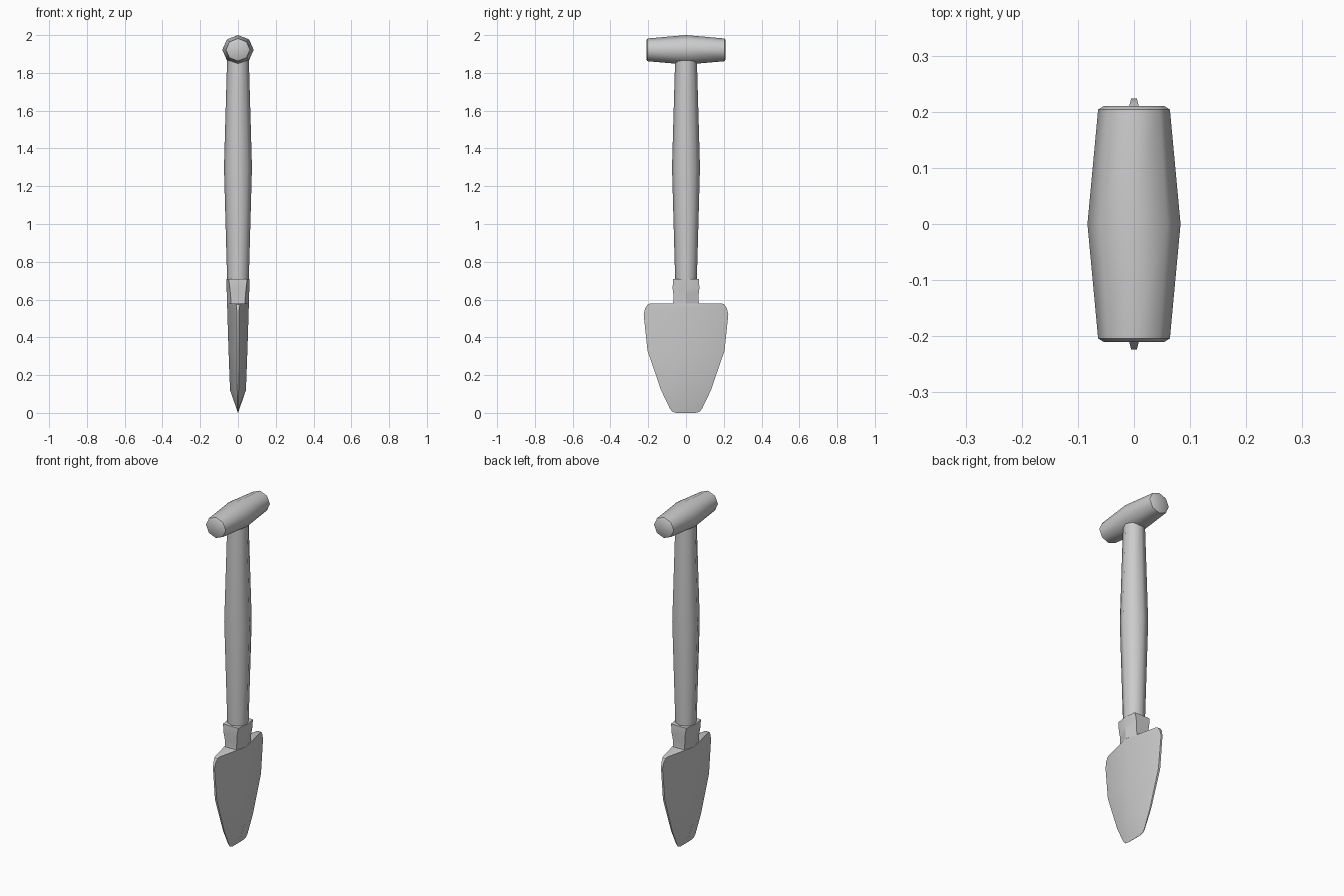
import bpy, math
from mathutils import Matrix

if "Cube" in bpy.data.objects:
    bpy.data.objects.remove(bpy.data.objects["Cube"])


def loft(name, rings, angle, matrix=None):
    """Skin a closed tube through equal-sized rings of points and cap it."""
    n = len(rings[0])
    verts = [p for ring in rings for p in ring]
    faces = [(r * n + i, r * n + (i + 1) % n, (r + 1) * n + (i + 1) % n, (r + 1) * n + i)
             for r in range(len(rings) - 1) for i in range(n)]
    faces += [tuple(range(n))[::-1], tuple((len(rings) - 1) * n + i for i in range(n))]
    mesh = bpy.data.meshes.new(name)
    mesh.from_pydata(verts, [], faces)
    if matrix:
        mesh.transform(matrix)
    mesh.update()
    obj = bpy.data.objects.new(name, mesh)
    bpy.context.collection.objects.link(obj)
    bpy.ops.object.select_all(action='DESELECT')
    obj.select_set(True)
    bpy.context.view_layer.objects.active = obj
    bpy.ops.object.shade_smooth_by_angle(angle=math.radians(angle))
    return obj


def octagon(rx, ry, z):
    return [(rx * math.cos(i * math.pi / 4), ry * math.sin(i * math.pi / 4), z) for i in range(8)]


def lens(z, w, t, e):
    """Ridged section: half width w, half thickness t at the middle, e at the edge."""
    return [(t, 0, z), (e, w, z), (-e, w, z), (-t, 0, z), (-e, -w, z), (e, -w, z)]


# Cross grip, barrel-shaped along y
grip = [(-0.21, 0.054), (-0.204, 0.064), (0, 0.083), (0.204, 0.064), (0.21, 0.054)]
loft("grip", [octagon(r, r * 0.94, y) for y, r in grip], 50,
     Matrix.Translation((0, 0, 1.922)) @ Matrix.Rotation(-math.pi / 2, 4, 'X'))

# Shaft, swelling at the middle
shaft = [(0.69, 0.057), (1.30, 0.074), (1.89, 0.057)]
loft("shaft", [octagon(r, r, z) for z, r in shaft], 50)

# Blade with shoulders, running up into the socket collar
blade = [(0.0, 0.05, 0.001, 0.0005), (0.006, 0.072, 0.003, 0.001), (0.022, 0.085, 0.008, 0.002),
         (0.12, 0.132, 0.042, 0.004), (0.33, 0.204, 0.050, 0.006), (0.52, 0.224, 0.056, 0.005),
         (0.555, 0.216, 0.057, 0.007), (0.574, 0.203, 0.057, 0.010), (0.579, 0.19, 0.057, 0.012),
         (0.58, 0.068, 0.057, 0.036), (0.62, 0.066, 0.058, 0.039), (0.66, 0.071, 0.061, 0.043),
         (0.71, 0.068, 0.060, 0.049)]
loft("blade_and_socket", [lens(*row) for row in blade], 30)
